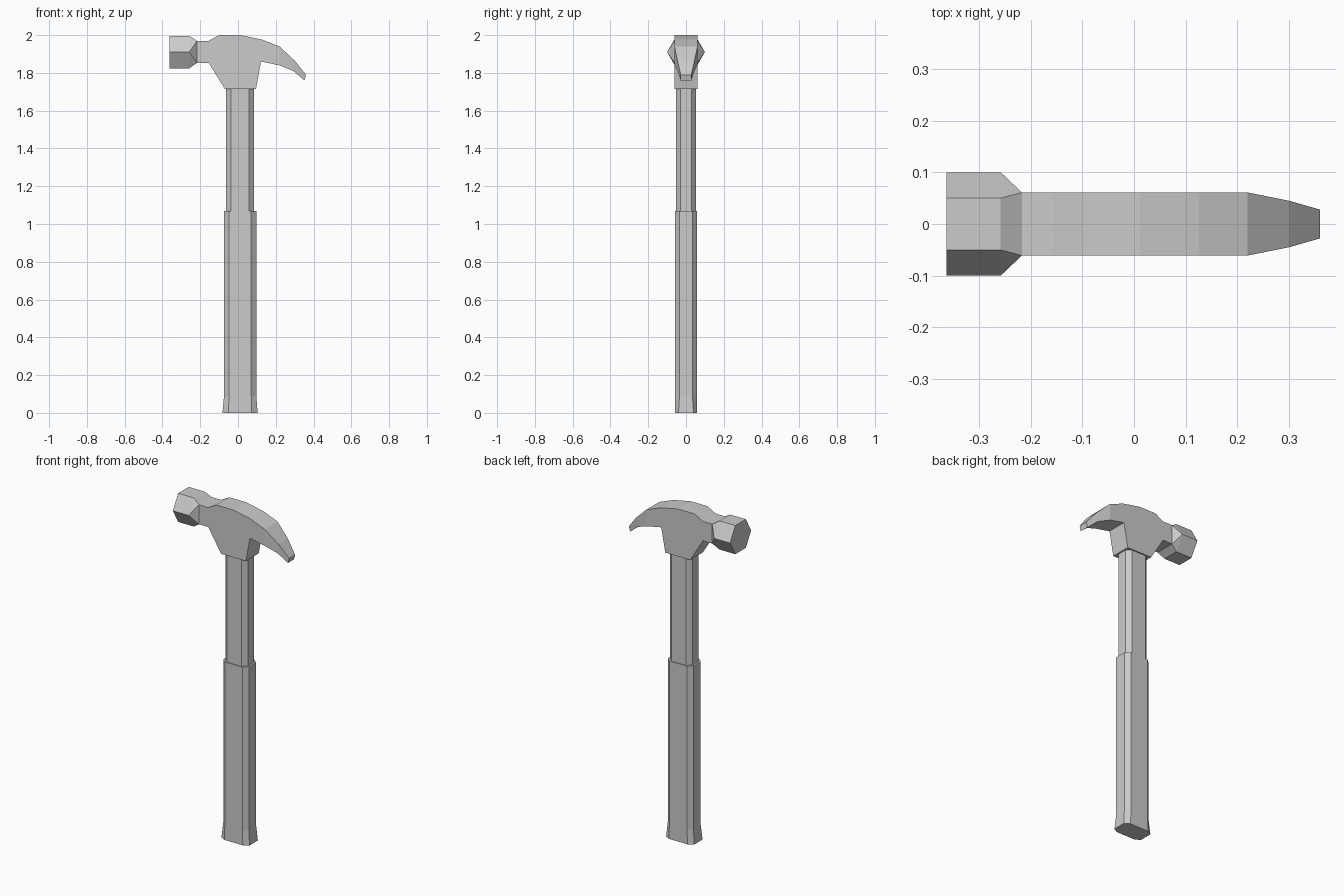
import bpy
import bmesh

cube = bpy.data.objects.get("Cube")
if cube:
    bpy.data.objects.remove(cube, do_unlink=True)

# One plain grey for the whole tool
grey = bpy.data.materials.new("plain_grey")
grey.use_nodes = True
colour = (0.6, 0.6, 0.6, 1)
grey.diffuse_color = colour
grey.node_tree.nodes["Principled BSDF"].inputs["Base Color"].default_value = colour


def finish(name, bm):
    bmesh.ops.recalc_face_normals(bm, faces=bm.faces)
    mesh = bpy.data.meshes.new(name)
    bm.to_mesh(mesh)
    bm.free()
    mesh.materials.append(grey)
    obj = bpy.data.objects.new(name, mesh)
    bpy.context.collection.objects.link(obj)
    return obj


def loft(name, rings):
    """Skin a stack of matching rings and cap both ends."""
    bm = bmesh.new()
    loops = [[bm.verts.new(p) for p in ring] for ring in rings]
    for a, b in zip(loops, loops[1:]):
        for i in range(len(a)):
            j = (i + 1) % len(a)
            bm.faces.new((a[i], a[j], b[j], b[i]))
    bm.faces.new(loops[0])
    bm.faces.new(loops[-1])
    return finish(name, bm)


def octagon(z, x0, x1, half, cut_x=0.027, cut_y=0.024):
    """Rectangle with cut corners, lying flat at height z."""
    a, b, h = x0 + cut_x, x1 - cut_x, half - cut_y
    return [(a, -half, z), (b, -half, z), (x1, -h, z), (x1, h, z),
            (b, half, z), (a, half, z), (x0, h, z), (x0, -h, z)]


# Handle: slim shaft and thicker grip with a flared foot
loft("shaft", [octagon(z, -0.064, 0.086, 0.053) for z in (1.05, 1.73)])
loft("grip", [octagon(0, -0.082, 0.104, 0.058, 0.031, 0.018),
              octagon(0.09, -0.074, 0.097, 0.058),
              octagon(1.07, -0.074, 0.097, 0.058)])

# Head and claw: top and bottom outlines with a half width at each station
stations = [
    # x top, z top, x bottom, z bottom, half width
    (-0.217, 1.97, -0.217, 1.853, 0.061),
    (-0.155, 1.97, -0.155, 1.853, 0.061),
    (-0.10, 2.0, -0.07, 1.715, 0.061),
    (0.012, 2.0, 0.095, 1.715, 0.061),
    (0.125, 1.977, 0.122, 1.86, 0.061),
    (0.22, 1.94, 0.22, 1.84, 0.061),
    (0.30, 1.865, 0.293, 1.81, 0.045),
    (0.36, 1.79, 0.352, 1.76, 0.028),
]
loft("head_and_claw", [
    [(xt, -w, zt), (xt, w, zt), (xb, w, zb), (xb, -w, zb)]
    for xt, zt, xb, zb, w in stations])

# Striking face: hexagonal block tapering into the square neck
bm = bmesh.new()
for x in (-0.363, -0.258):
    for y, z in ((0.1, 1.91), (0.05, 1.996), (0.05, 1.824)):
        for side in (-1, 1):
            bm.verts.new((x, side * y, z))
for z in (1.97, 1.853):
    for side in (-1, 1):
        bm.verts.new((-0.217, side * 0.061, z))
bmesh.ops.convex_hull(bm, input=bm.verts)
bmesh.ops.dissolve_limit(bm, angle_limit=0.01, verts=bm.verts, edges=bm.edges)
finish("striking_face", bm)
